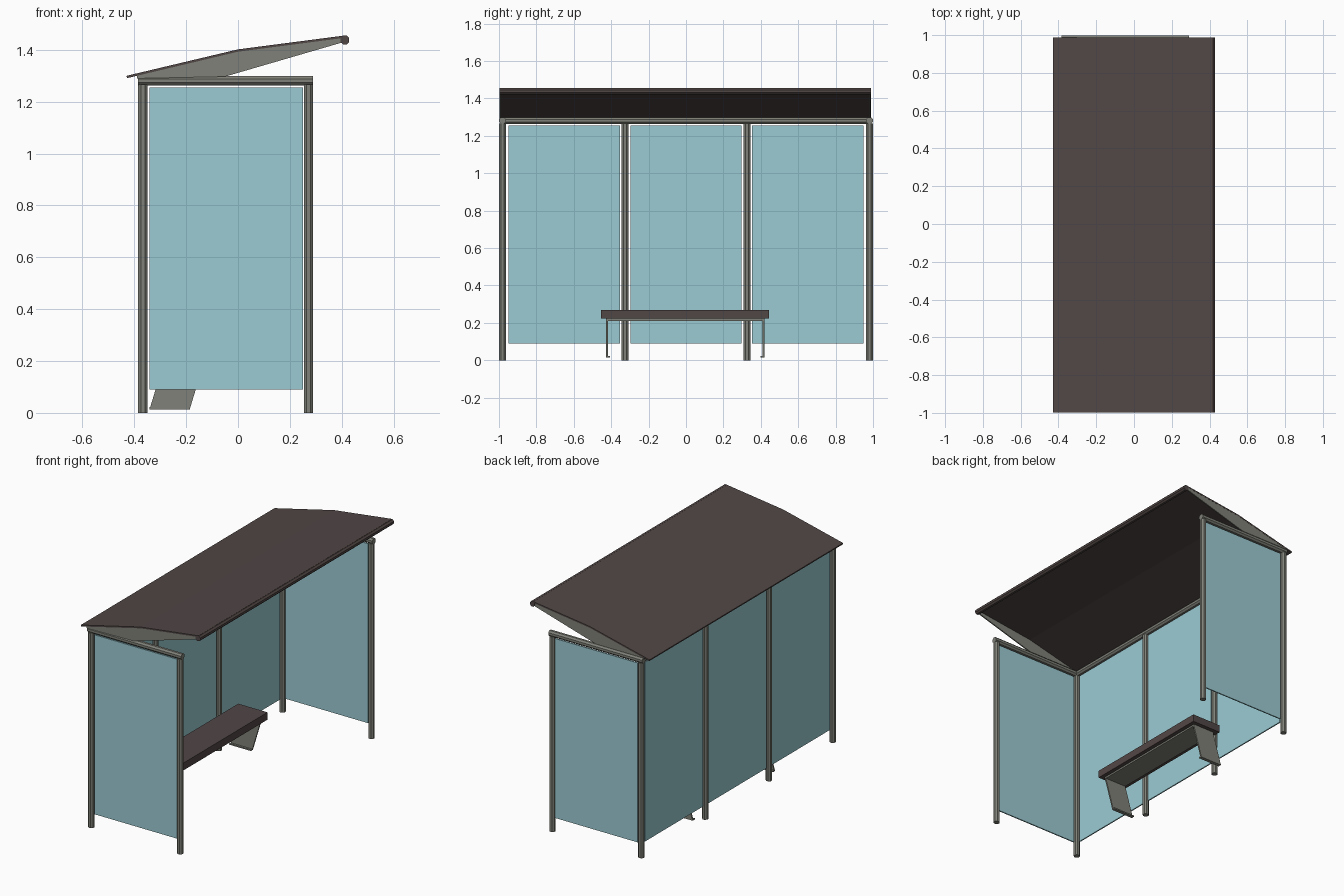
import bpy, bmesh, math
from mathutils import Vector

old = bpy.data.objects.get("Cube")
if old:
    bpy.data.objects.remove(old, do_unlink=True)


def material(name, rgb):
    m = bpy.data.materials.new(name)
    m.use_nodes = True
    color = (*rgb, 1)
    m.diffuse_color = color
    m.node_tree.nodes["Principled BSDF"].inputs["Base Color"].default_value = color
    return m


GLASS = material("teal_glass", (0.33, 0.60, 0.65))
METAL = material("grey_metal", (0.215, 0.218, 0.188))
BROWN = material("dark_brown", (0.083, 0.063, 0.061))


def finish(name, bm, mat):
    bmesh.ops.recalc_face_normals(bm, faces=bm.faces)
    mesh = bpy.data.meshes.new(name)
    bm.to_mesh(mesh)
    bm.free()
    mesh.materials.append(mat)
    obj = bpy.data.objects.new(name, mesh)
    bpy.context.collection.objects.link(obj)
    return obj


def box(name, lo, hi, mat):
    bm = bmesh.new()
    bmesh.ops.create_cube(bm, size=1)
    lo, hi = Vector(lo), Vector(hi)
    for v in bm.verts:
        v.co = (lo + hi) / 2 + v.co * (hi - lo)
    return finish(name, bm, mat)


def tube(name, start, end, radius, mat):
    """Octagonal bar with its flats facing the main axes."""
    start, end = Vector(start), Vector(end)
    axis = end - start
    bm = bmesh.new()
    bmesh.ops.create_cone(bm, cap_ends=True, segments=8, depth=axis.length,
                          radius1=radius / math.cos(math.pi / 8),
                          radius2=radius / math.cos(math.pi / 8))
    turn = Vector((0, 0, 1)).rotation_difference(axis)
    for v in bm.verts:
        a = math.pi / 8
        x, y, z = v.co
        co = Vector((x * math.cos(a) - y * math.sin(a),
                     x * math.sin(a) + y * math.cos(a), z))
        v.co = (start + end) / 2 + turn @ co
    # keep flats regardless of where the first vertex lies
    return finish(name, bm, mat)


def prism(name, profile, y0, y1, mat):
    """Extrude an (x, z) outline along y."""
    bm = bmesh.new()
    face = bm.faces.new([bm.verts.new((x, y0, z)) for x, z in profile])
    ext = bmesh.ops.extrude_face_region(bm, geom=[face])
    for g in ext["geom"]:
        if isinstance(g, bmesh.types.BMVert):
            g.co.y = y1
    return finish(name, bm, mat)


BACK_X, FRONT_X, END_Y, MID_Y = -0.367, 0.272, 0.981, 0.326
R, POST_TOP, BEAM_Z = 0.018, 1.266, 1.281
GLASS_LOW, GLASS_HIGH, T = 0.09, 1.255, 0.004

# Posts
for i, y in enumerate((-END_Y, -MID_Y, MID_Y, END_Y)):
    tube(f"back_post_{i + 1}", (BACK_X, y, 0), (BACK_X, y, POST_TOP), R, METAL)

# End walls: front post, top rail and glass
for side, y in (("front", -END_Y), ("back", END_Y)):
    tube(f"{side}_end_post", (FRONT_X, y, 0), (FRONT_X, y, POST_TOP), R, METAL)
    tube(f"{side}_end_rail", (BACK_X - R, y, BEAM_Z), (FRONT_X + R, y, BEAM_Z), R, METAL)
    box(f"{side}_end_glass", (-0.342, y - T, GLASS_LOW), (0.251, y + T, GLASS_HIGH), GLASS)

# Long wall: top rail and three panes
tube("long_rail", (BACK_X, -END_Y, BEAM_Z), (BACK_X, END_Y, BEAM_Z), R, METAL)
for i in range(3):
    yc = (i - 1) * 0.652
    box(f"long_glass_{i + 1}", (BACK_X - T, yc - 0.298, GLASS_LOW),
        (BACK_X + T, yc + 0.298, GLASS_HIGH), GLASS)

# Roof sheet with a ridge bend and rounded eave
ROOF_Y0, ROOF_Y1 = -0.998, 0.988
prism("roof_sheet", [(-0.43, 1.300), (0, 1.402), (0.415, 1.456),
                     (0.415, 1.447), (0, 1.393), (-0.428, 1.291)],
      ROOF_Y0, ROOF_Y1, BROWN)
tube("roof_eave", (0.412, ROOF_Y0, 1.438), (0.412, ROOF_Y1, 1.438), 0.017, BROWN)

# Gable plates under the roof ends
gable = [(-0.39, 1.290), (-0.05, 1.297), (0.40, 1.428), (0.40, 1.446), (0, 1.394), (-0.39, 1.301)]
prism("front_gable", gable, ROOF_Y0 + 0.001, ROOF_Y0 + 0.009, METAL)
prism("back_gable", gable, ROOF_Y1 - 0.009, ROOF_Y1 - 0.001, METAL)

# Bench: seat slab on a bent sheet with splayed legs and inward feet
box("bench_seat", (-0.31, -0.455, 0.222), (-0.10, 0.445, 0.27), BROWN)
box("bench_plate", (-0.281, -0.427, 0.211), (-0.126, 0.419, 0.222), METAL)
leg = [(-0.341, 0.014), (-0.186, 0.014), (-0.126, 0.213), (-0.281, 0.213)]
for side, y, inward in (("front", -0.427, 1), ("back", 0.419, -1)):
    prism(f"bench_{side}_leg", leg, y, y + inward * 0.009, METAL)
    ends = sorted((y, y + inward * 0.022))
    box(f"bench_{side}_foot", (-0.341, ends[0], 0.014), (-0.186, ends[1], 0.022), METAL)
